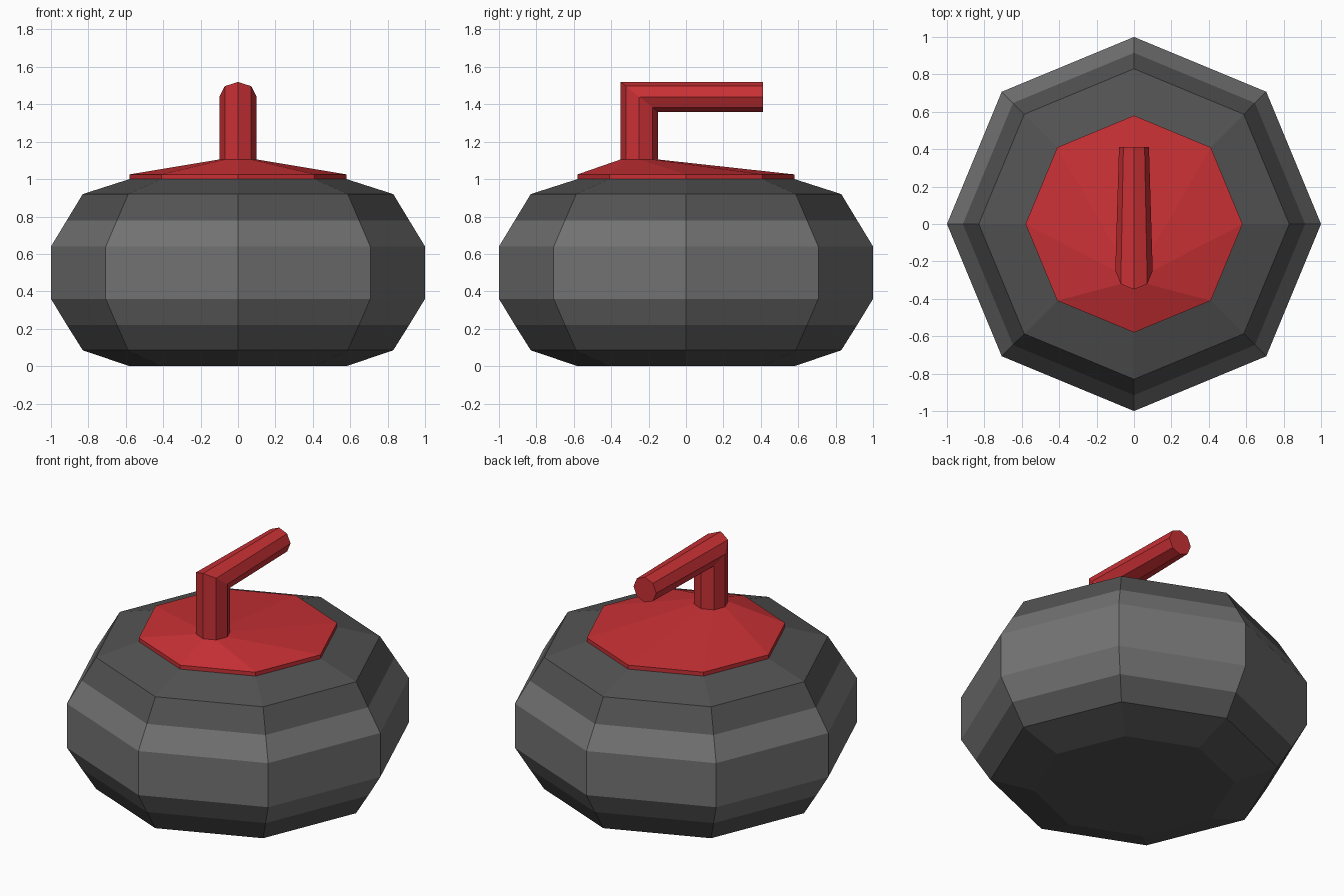
import bpy
from math import sin, cos, pi

if "Cube" in bpy.data.objects:
    bpy.data.objects.remove(bpy.data.objects["Cube"])

SIDES = 8


def material(name, rgb):
    m = bpy.data.materials.new(name)
    m.diffuse_color = (*rgb, 1)
    m.use_nodes = True
    m.node_tree.nodes["Principled BSDF"].inputs["Base Color"].default_value = m.diffuse_color
    return m


def ring(fn):
    """Eight points from a function of (sin, -cos), starting at the front."""
    return [fn(sin(2 * pi * i / SIDES), -cos(2 * pi * i / SIDES)) for i in range(SIDES)]


def circle(r, z, cy=0.0):
    return ring(lambda s, c: (r * s, cy + r * c, z))


def loft(name, rings, mats, bands=None):
    """Skin a stack of rings with flat quads and cap both ends."""
    verts = [p for r in rings for p in r]
    last = (len(rings) - 1) * SIDES
    faces = [tuple(reversed(range(SIDES))), tuple(range(last, last + SIDES))]
    slots = [0, 0]
    for k in range(len(rings) - 1):
        for i in range(SIDES):
            j = (i + 1) % SIDES
            a, b = k * SIDES, (k + 1) * SIDES
            faces.append((a + i, a + j, b + j, b + i))
            slots.append(bands[k] if bands else 0)
    mesh = bpy.data.meshes.new(name)
    mesh.from_pydata(verts, [], faces)
    for m in mats:
        mesh.materials.append(m)
    mesh.polygons.foreach_set("material_index", slots)
    mesh.update()
    obj = bpy.data.objects.new(name, mesh)
    bpy.context.collection.objects.link(obj)
    return obj


dark = material("dark_granite", (0.085, 0.085, 0.085))
light = material("striking_band", (0.17, 0.17, 0.17))
red = material("red_plastic", (0.58, 0.03, 0.035))

# Stone body: octagonal profile with a lighter band round the middle
profile = [(0.58, 0), (0.83, 0.085), (0.915, 0.22), (1, 0.36),
           (1, 0.64), (0.915, 0.78), (0.83, 0.92), (0.58, 1)]
loft("stone_body", [circle(r, z) for r, z in profile], [dark, light],
     [0, 0, 1, 1, 1, 0, 0])

# Cover plate sloping up into the stem, mitred corner, tapered grip
stem_y, stem_r, grip_z, grip_r, grip_end = -0.25, 0.1, 1.44, 0.08, 0.413
loft("cover_and_handle", [
    circle(0.58, 1.0),
    circle(0.58, 1.025),
    circle(stem_r, 1.105, stem_y),
    ring(lambda s, c: (stem_r * s, stem_y + stem_r * c, grip_z - grip_r * c)),
    ring(lambda s, c: (grip_r * s, grip_end, grip_z - grip_r * c)),
], [red])
